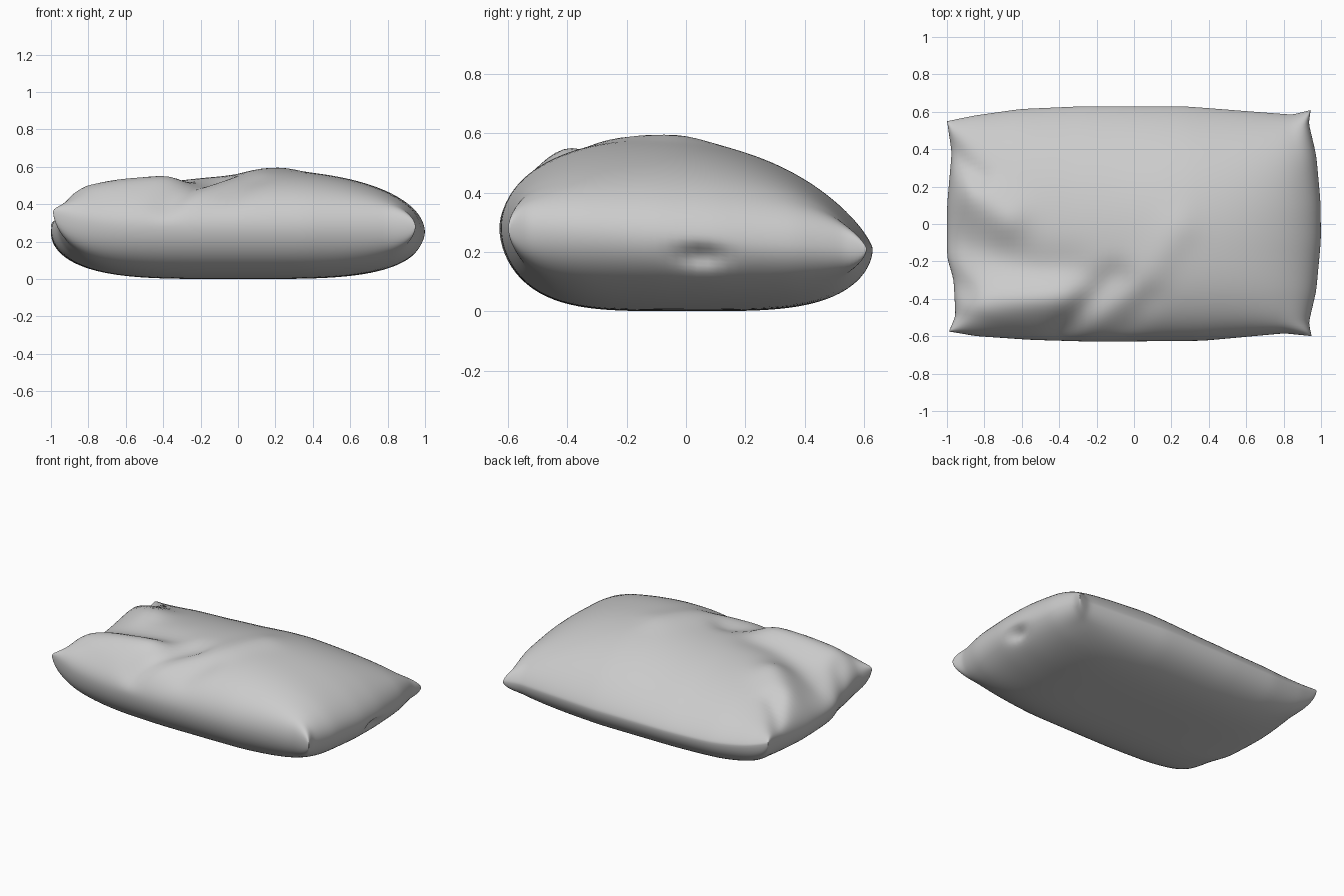
import bpy, bmesh, math
from mathutils import Vector

cube = bpy.data.objects.get("Cube")
if cube:
    bpy.data.objects.remove(cube)

NX, NY = 72, 52


def interp(points, t):
    """Linear profile through (position, value) pairs."""
    for (a, p), (b, q) in zip(points, points[1:]):
        if t <= b:
            return p + (q - p) * (t - a) / (b - a)
    return points[-1][1]


def puff(t, power, root):
    return max(0, 1 - abs(t) ** power) ** root


def blend(p, q):
    """Combine two puffed profiles, keeping the corners full."""
    return p * q / math.sqrt(max(1e-9, p * p + q * q - (p * q) ** 2))


def fold(x, y, path, height, width, skew=1.0):
    """Soft ridge (or valley) along a path; skew narrows its right side."""
    p, best, side = Vector((x, y)), 9, 1
    for a, b in zip(path, path[1:]):
        a, b = Vector(a), Vector(b)
        d = b - a
        t = min(1, max(0, (p - a).dot(d) / d.length_squared))
        off = p - a - d * t
        if off.length < best:
            best = off.length
            side = skew if d.x * off.y - d.y * off.x < 0 else 1
    return height * math.exp(-(best / (width * side)) ** 2)


# Outline of the seam, with pinched corners
LEFT = [(-1, -.99), (-.85, -.955), (-.5, -.965), (-.3, -1), (.2, -1), (.7, -.975), (1, -1)]
RIGHT = [(-1, .95), (-.88, .935), (-.6, .975), (-.15, 1), (.15, 1), (.6, .975), (.88, .935), (1, .945)]
FRONT = [(-1, -.575), (-.85, -.6), (-.55, -.62), (-.2, -.63), (.4, -.625), (.85, -.585), (1, -.6)]
BACK = [(-1, .55), (-.85, .58), (-.6, .615), (-.25, .63), (.3, .63), (.9, .585), (1, .61)]
# Crown height from one end to the other
CROWN = [(-1, .53), (-.35, .53), (-.1, .548), (.15, .578), (.3, .585), (1, .575)]

# Creases in the top cloth: path, height, width, skew
FOLDS = [
    ([(-.27, -.56), (-.12, -.42), (.08, -.26), (.24, -.02)], .02, .1, .8),
    ([(-.38, -.6), (-.28, -.46), (-.1, -.28)], -.045, .07, 1),
    ([(-.02, -.54), (.08, -.4)], -.012, .06, 1),
    ([(-.86, -.44), (-.6, -.42), (-.38, -.39)], .075, .13, 1),
    ([(-1, -.1), (-.75, -.17), (-.5, -.25), (-.35, -.26)], -.035, .11, 1),
    ([(-.98, -.33), (-.9, -.36)], -.03, .05, 1),
    ([(-.98, .42), (-.92, .33), (-.82, .24)], -.035, .05, .8),
    ([(-.9, .18), (-.8, .12), (-.68, .04)], .05, .11, 1),
]


def surface(u, v, top):
    x = interp(LEFT, v) * (1 - u) / 2 + interp(RIGHT, v) * (1 + u) / 2
    y = interp(FRONT, u) * (1 - v) / 2 + interp(BACK, u) * (1 + v) / 2
    # The seam lifts at the two corners of one end
    seam = .245 - .035 * v + .08 * max(0, -u) ** 5 * v * v
    if not top:
        z = seam - seam * blend(puff(u, 4, .5), puff(v, 4, .53))
        # Tucked dent in the other end
        if u > .5:
            tuck = min(1, (seam - z) / .03)
            x -= .05 * tuck * math.exp(-((y - .05) / .06) ** 2 - ((z - .185) / .035) ** 2)
        return x, y, z
    # Steep front, gently sloping back
    w = (v + .12) / (1.12 if v > -.12 else .88)
    across = puff(w, 1.9, .75) if w > 0 else puff(w, 2.5, .5)
    along = puff(u, 2.6 if u > 0 else 3, .5)
    body = blend(along, across)
    z = seam + (interp(CROWN, x) - seam) * body
    z += min(1, body * 1.8) * sum(fold(x, y, *f) for f in FOLDS)
    return x, y, max(z, seam)


# Pillow: two puffed sheets welded at the seam
bm = bmesh.new()
for top in (True, False):
    grid = [[bm.verts.new(surface(math.sin(math.pi * (i / NX - .5)),
                                  math.sin(math.pi * (j / NY - .5)), top))
             for j in range(NY + 1)] for i in range(NX + 1)]
    for i in range(NX):
        for j in range(NY):
            quad = [grid[i][j], grid[i + 1][j], grid[i + 1][j + 1], grid[i][j + 1]]
            bm.faces.new(quad if top else quad[::-1])
bmesh.ops.remove_doubles(bm, verts=bm.verts, dist=.0004)
for _ in range(3):
    bmesh.ops.smooth_vert(bm, verts=bm.verts, factor=.4, use_axis_x=True, use_axis_y=True, use_axis_z=True)
bmesh.ops.recalc_face_normals(bm, faces=bm.faces)
mesh = bpy.data.meshes.new("pillow")
bm.to_mesh(mesh)
bm.free()
for face in mesh.polygons:
    face.use_smooth = True

# Plain cloth colour
cloth = bpy.data.materials.new("light_grey_cloth")
cloth.use_nodes = True
colour = (.6, .6, .6, 1)
cloth.diffuse_color = colour
cloth.node_tree.nodes["Principled BSDF"].inputs["Base Color"].default_value = colour
mesh.materials.append(cloth)

pillow = bpy.data.objects.new("pillow", mesh)
bpy.context.collection.objects.link(pillow)
